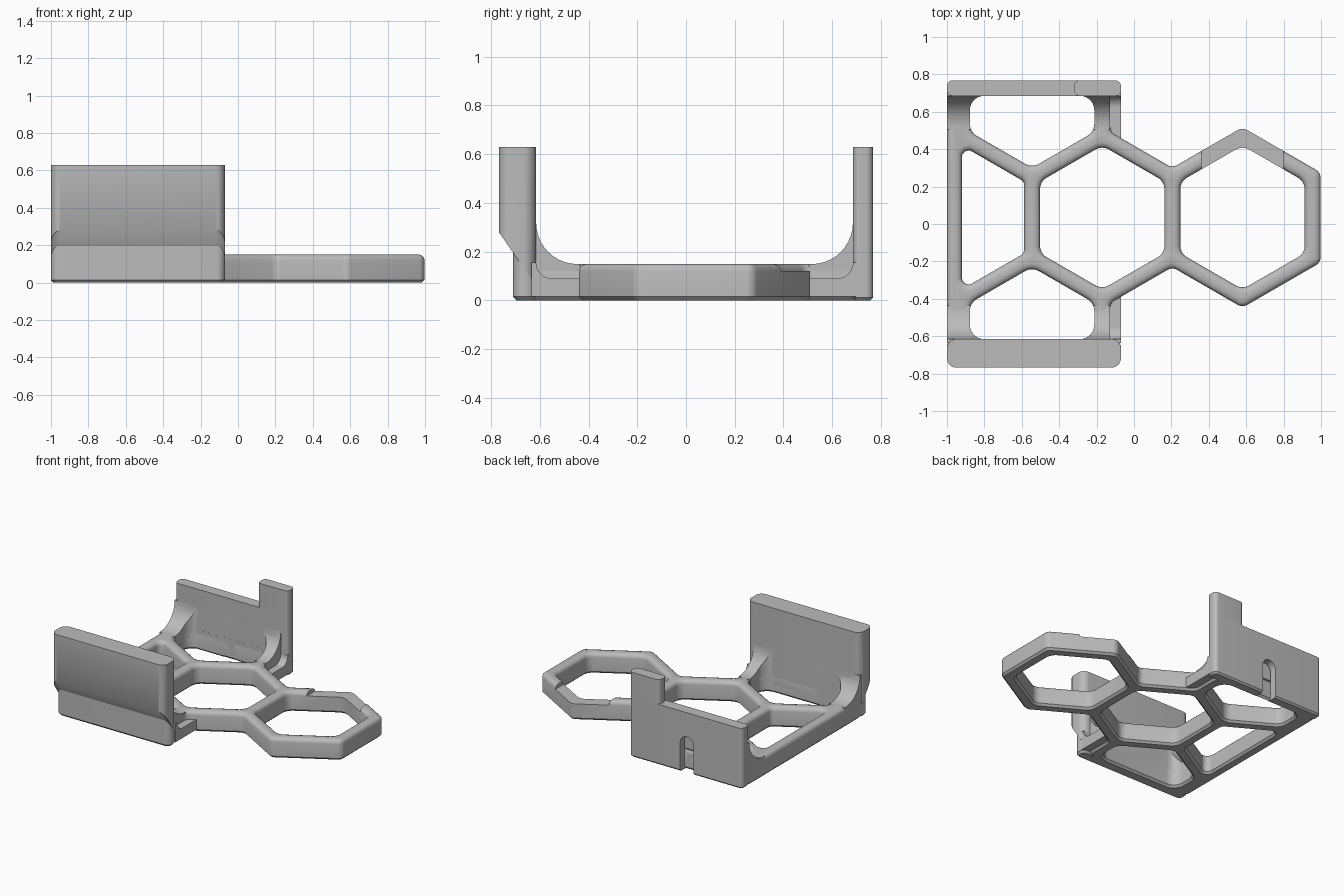
import bpy, bmesh, math
from mathutils import Vector

if "Cube" in bpy.data.objects:
    bpy.data.objects.remove(bpy.data.objects["Cube"], do_unlink=True)

grey = bpy.data.materials.new("plain grey")
grey.use_nodes = True
colour = (0.5, 0.5, 0.5, 1)
grey.diffuse_color = colour
grey.node_tree.nodes["Principled BSDF"].inputs["Base Color"].default_value = colour

# Layout: hexagon pitch, wall thickness, symmetry line
PITCH, BAR, CY = 0.75, 0.085, 0.035
HALF = 0.65                        # symmetry line to inner wall faces
LEFT, RIGHT, RIDGE = -1.0, -0.07, -0.1275
TOP, LEDGE = 0.15, 0.09
HOLE = (PITCH - BAR) / 2           # apothem of an opening
RIM = (PITCH + BAR) / 2            # apothem of a hexagon's outside


def rounded(points, r, steps=6):
    """Round every corner of a polygon."""
    out = []
    pts = [Vector(p) for p in points]
    for i, p in enumerate(pts):
        u = (pts[i - 1] - p).normalized()
        v = (pts[(i + 1) % len(pts)] - p).normalized()
        half = u.angle(v) / 2
        c = p + (u + v).normalized() * (r / math.sin(half))
        t = r / math.tan(half)
        a, b = p + u * t - c, p + v * t - c
        out += [c + a.lerp(b, k / steps).normalized() * r for k in range(steps + 1)]
    return out


def rect(x0, x1, y0, y1):
    return [Vector(p) for p in ((x0, y0), (x1, y0), (x1, y1), (x0, y1))]


def area(loop):
    return sum(p.x * q.y - q.x * p.y for p, q in zip(loop, loop[1:] + loop[:1]))


def inset(loop, d):
    """Shift a loop to its left by d."""
    out = []
    for i, p in enumerate(loop):
        e = (p - loop[i - 1]).normalized()
        f = (loop[(i + 1) % len(loop)] - p).normalized()
        n = Vector((-e.y - f.y, e.x + f.x)).normalized()
        out.append(p + n * d / max(0.5, n.dot(Vector((-e.y, e.x)))))
    return out


def prism(name, outline, levels, holes=(), place=lambda a, b, h: (a, b, h)):
    """Stack an outline with holes through levels of (height, inset)."""
    bm = bmesh.new()
    caps = [[], []]
    for k, loop in enumerate([outline, *holes]):
        if (area(loop) > 0) == (k > 0):
            loop = loop[::-1]
        rings = []
        for z, d in levels:
            shifted = inset(loop, d) if d else loop
            rings.append([bm.verts.new(place(p.x, p.y, z(p) if callable(z) else z))
                          for p in shifted])
        n = len(loop)
        for low, high in zip(rings, rings[1:]):
            for i in range(n):
                j = (i + 1) % n
                bm.faces.new((low[i], low[j], high[j], high[i]))
        for cap, ring in zip(caps, (rings[0], rings[-1])):
            cap += [bm.edges.get((ring[i - 1], ring[i])) for i in range(n)]
    for cap in caps:
        bmesh.ops.triangle_fill(bm, edges=cap, use_beauty=True)
    bmesh.ops.recalc_face_normals(bm, faces=bm.faces)
    mesh = bpy.data.meshes.new(name)
    bm.to_mesh(mesh)
    bm.free()
    mesh.materials.append(grey)
    ob = bpy.data.objects.new(name, mesh)
    bpy.context.collection.objects.link(ob)
    return ob


def activate(ob):
    bpy.ops.object.select_all(action='DESELECT')
    ob.select_set(True)
    bpy.context.view_layer.objects.active = ob


def cut(ob, cutter):
    activate(ob)
    mod = ob.modifiers.new("cut", 'BOOLEAN')
    mod.operation, mod.solver, mod.object = 'DIFFERENCE', 'EXACT', cutter
    bpy.ops.object.modifier_apply(modifier=mod.name)


def along_x(a, b, h):
    return (h, a, b)


def along_y(a, b, h):
    return (a, h, b)


def hexagon(cx, apothem):
    r = apothem / math.cos(math.pi / 6)
    return [(cx + r * math.sin(k * math.pi / 3), CY + r * math.cos(k * math.pi / 3))
            for k in range(6)]


# Honeycomb base plate
cell_a, cell_b = 0.58, 0.58 - PITCH
slope = math.tan(math.pi / 6)
tip, side = RIM / math.cos(math.pi / 6), RIM * slope
valley = tip - PITCH / 2 * slope
shoulder = tip - (RIDGE - cell_b) * slope
half_outline = [(LEFT, HALF + 0.03), (RIDGE, HALF + 0.03), (RIDGE, shoulder),
                (cell_a - PITCH / 2, valley), (cell_a, tip), (cell_a + RIM, side)]
outline = [(x, CY + y) for x, y in half_outline]
outline += [(x, CY - y) for x, y in reversed(half_outline)]


def side_opening(s):
    """Part hexagon between the lattice and an end wall."""
    cx = cell_b - PITCH / 2
    rise = PITCH * math.cos(math.pi / 6)
    low = rise - HOLE / math.cos(math.pi / 6)
    knee = rise - HOLE * slope
    pts = [(cx - HOLE, HALF), (cx - HOLE, knee), (cx, low),
           (cx + HOLE, knee), (cx + HOLE, HALF)]
    return rounded([(x, CY + s * y) for x, y in pts], 0.075)


left_cx = cell_b - PITCH
knee, peak = HOLE * slope, HOLE / math.cos(math.pi / 6)
left_opening = rounded([(left_cx, CY + peak), (left_cx + HOLE, CY + knee),
                        (left_cx + HOLE, CY - knee), (left_cx, CY - peak)], 0.035)
openings = [rounded(hexagon(cell_a, HOLE), 0.07), rounded(hexagon(cell_b, HOLE), 0.07),
            left_opening, side_opening(1), side_opening(-1)]
plate = prism("honeycomb_plate", rounded(outline, 0.05),
              [(0, 0.015), (0.015, 0), (0.12, 0), (0.135, 0.004), (0.145, 0.014), (TOP, 0.03)],
              openings)

# Back wall with its taller corner tab
back_y = CY + HALF
back = prism("back_wall", rounded(rect(LEFT, RIGHT, back_y, 0.768), 0.03),
             [(0, 0.012), (0.012, 0), (0.45, 0)])
tab = prism("back_wall_tab", rounded(rect(-0.32, RIGHT, back_y, 0.768), 0.03),
            [(0.45, 0), (0.63, 0)])

# Front wall: thin foot, then an upper part overhanging along a slant
front_y = CY - HALF


def slant(p):
    return 0.28 - (p.y + 0.768) * 1.44


foot = prism("front_wall_foot", rounded(rect(LEFT, RIGHT, -0.71, front_y), 0.045),
             [(0, 0.015), (0.015, 0), (slant, 0)])
upper = prism("front_wall", rounded(rect(LEFT, RIGHT, -0.768, front_y), 0.05),
              [(slant, 0), (0.63, 0)])
parts = [plate, back, tab, foot, upper]
cutters = []

# Curved gussets and low ledges joining the plate to both walls
for s, label in ((1, "back"), (-1, "front")):
    def gusset(name, x0, x1, z0, r, reach):
        arc = [(HALF - r + r * math.sin(k * math.pi / 20),
                z0 + r - r * math.cos(k * math.pi / 20)) for k in range(11)]
        pts = [(HALF + 0.02, 0.015), (reach, 0.015), (reach, z0), *arc,
               (HALF + 0.02, z0 + r)]
        return prism(name, [Vector((CY + s * a, b)) for a, b in pts],
                     [(x0, 0), (x1, 0)], place=along_x)

    ridge = gusset(label + "_gusset", LEFT, RIDGE, TOP - 0.001, 0.17, HALF - 0.18)
    opening = prism("opening_cutter", side_opening(s), [(-0.1, 0), (0.5, 0)])
    cut(ridge, opening)
    cutters.append(opening)
    ledge = gusset(label + "_ledge", RIDGE - 0.02, RIGHT, LEDGE, 0.065, 0.41)
    parts += [ridge, ledge]

# Round-topped slot with a shallow counterbore through the back wall
slot_x = cell_b - PITCH / 2
slot = prism("slot_cutter", rounded(rect(slot_x - 0.055, slot_x + 0.055, -0.2, 0.27), 0.054),
             [(0.6, 0), (0.9, 0)], place=along_y)
bore = prism("bore_cutter", rounded(rect(slot_x - 0.1, slot_x + 0.1, 0.115, 0.315), 0.099),
             [(0.6, 0), (0.715, 0)], place=along_y)
cut(back, slot)
cut(back, bore)
cut(plate, slot)
cut(plate, bore)

# Shallow recess across the back of the free hexagon
recess = prism("recess_cutter", rect(cell_a - 0.22, cell_a + 0.22, 0.28, 0.6),
               [(0.12, 0), (0.3, 0)])
cut(plate, recess)

for c in cutters + [slot, bore, recess]:
    bpy.data.objects.remove(c, do_unlink=True)
for ob in parts:
    activate(ob)
    bpy.ops.object.shade_smooth_by_angle(angle=math.radians(35))
